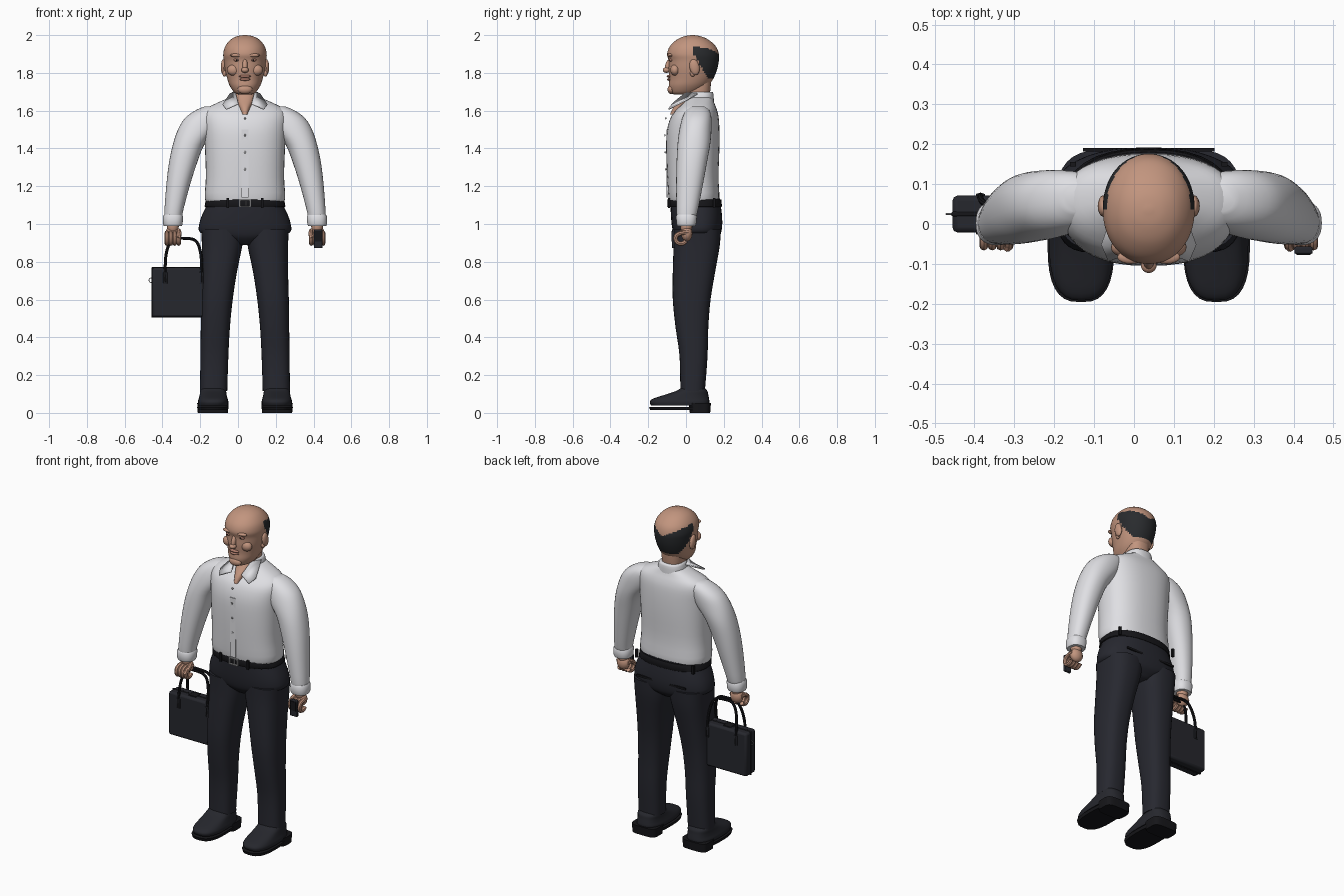
import bpy, bmesh
from math import sin, cos, pi, radians
from mathutils import Vector, Matrix

if "Cube" in bpy.data.objects:
    bpy.data.objects.remove(bpy.data.objects["Cube"])

CX = 0.037  # body centre line
made = []


def material(name, r, g, b):
    m = bpy.data.materials.new(name)
    m.use_nodes = True
    m.diffuse_color = (r, g, b, 1)
    m.node_tree.nodes["Principled BSDF"].inputs["Base Color"].default_value = (r, g, b, 1)
    return m


skin = material("skin", .54, .3, .21)
lip = material("lip", .4, .19, .14)
hair = material("hair", .022, .024, .027)
white = material("shirt white", .74, .74, .77)
cloth = material("trouser cloth", .02, .021, .029)
leather = material("black leather", .019, .02, .026)
black = material("belt black", .008, .008, .01)
metal = material("buckle metal", .45, .45, .46)


def finish(name, bm, mat):
    bmesh.ops.recalc_face_normals(bm, faces=bm.faces)
    me = bpy.data.meshes.new(name)
    bm.to_mesh(me)
    bm.free()
    me.materials.append(mat)
    ob = bpy.data.objects.new(name, me)
    bpy.context.collection.objects.link(ob)
    made.append(ob)
    return ob


def spline(rings, steps):
    """Smoothly fill in rings between the given ones."""
    rows = [Vector(r) for r in rings]
    out = []
    for i in range(len(rows) - 1):
        b, c = rows[i], rows[i + 1]
        a, d = rows[max(i - 1, 0)], rows[min(i + 2, len(rows) - 1)]
        for k in range(steps):
            t = k / steps
            out.append(b + (c - a) * t / 2 + (a * 2 - b * 5 + c * 4 - d) * t * t / 2
                       + (b * 3 - a - c * 3 + d) * t ** 3 / 2)
    return out + [rows[-1]]


def loft(name, rings, mat, side=1, n=32, power=2.4, steps=3):
    """Skin horizontal rings given as (z, x min, x max, y front, y back)."""
    bm = bmesh.new()
    loops = []
    for z, x0, x1, y0, y1 in spline(rings, steps):
        loop = []
        for i in range(n):
            c, s = cos(2 * pi * i / n), sin(2 * pi * i / n)
            u = abs(c) ** (2 / power) * (1 if c > 0 else -1)
            v = abs(s) ** (2 / power) * (1 if s > 0 else -1)
            x = (x0 + x1) / 2 + u * (x1 - x0) / 2
            loop.append(bm.verts.new((CX + side * x, (y0 + y1) / 2 + v * (y1 - y0) / 2, z)))
        loops.append(loop)
    for a, b in zip(loops, loops[1:]):
        for i in range(n):
            j = (i + 1) % n
            bm.faces.new((a[i], a[j], b[j], b[i]))
    bm.faces.new(loops[0])
    bm.faces.new(loops[-1])
    return finish(name, bm, mat)


def centred(rings):
    """(z, half width, front, back) to loft rings."""
    return [(z, -w, w, f, b) for z, w, f, b in rings]


def ball(name, at, size, mat, tilt=0):
    bm = bmesh.new()
    bmesh.ops.create_uvsphere(bm, u_segments=16, v_segments=10, radius=1)
    bm.transform(Matrix.Translation(at) @ Matrix.Rotation(radians(tilt), 4, "X")
                 @ Matrix.Diagonal((*size, 1)))
    return finish(name, bm, mat)


def box(name, at, size, mat, bevel=0):
    bm = bmesh.new()
    bmesh.ops.create_cube(bm, size=1)
    bm.transform(Matrix.Translation(at) @ Matrix.Diagonal((*size, 1)))
    ob = finish(name, bm, mat)
    if bevel:
        mod = ob.modifiers.new("bevel", "BEVEL")
        mod.width, mod.segments = bevel, 2
    return ob


def tube(name, pts, radius, mat):
    cu = bpy.data.curves.new(name, "CURVE")
    cu.dimensions = "3D"
    cu.bevel_depth, cu.bevel_resolution, cu.use_fill_caps = radius, 2, True
    sp = cu.splines.new("NURBS")
    sp.points.add(len(pts) - 1)
    for p, co in zip(sp.points, pts):
        p.co = (*co, 1)
    sp.use_endpoint_u, sp.order_u, sp.resolution_u = True, 3, 5
    tmp = bpy.data.objects.new(name + " path", cu)
    bpy.context.collection.objects.link(tmp)
    me = bpy.data.meshes.new_from_object(tmp.evaluated_get(bpy.context.evaluated_depsgraph_get()))
    bpy.data.objects.remove(tmp)
    bm = bmesh.new()
    bm.from_mesh(me)
    return finish(name, bm, mat)


def plate(name, pts, mat, thick):
    bm = bmesh.new()
    bm.faces.new([bm.verts.new(p) for p in pts])
    ob = finish(name, bm, mat)
    mod = ob.modifiers.new("thickness", "SOLIDIFY")
    mod.thickness, mod.offset = thick, 0
    return ob


# Head, with a horseshoe of hair painted on the sides and back
head = loft("head", centred([
    (1.685, .03, -.06, .04), (1.695, .055, -.08, .07), (1.73, .08, -.09, .115),
    (1.77, .094, -.088, .145), (1.82, .106, -.092, .165), (1.865, .112, -.092, .174),
    (1.9, .115, -.1, .174), (1.94, .105, -.086, .158), (1.975, .077, -.05, .12),
    (1.994, .042, -.008, .078), (2.0, .008, .03, .042)]), skin, n=64, power=2.1, steps=5)
head.data.materials.append(hair)
for f in head.data.polygons:
    x, y, z = f.center
    front = .042 + max(0, 1.9 - z) * .55
    f.material_index = int(1.77 < z < 1.885 + abs(x - CX) * .5 and y > front)

# Face
ball("nose_bridge", (CX, -.092, 1.84), (.014, .018, .04), skin, -18)
ball("nose_tip", (CX, -.103, 1.815), (.02, .02, .015), skin)
ball("chin", (CX, -.078, 1.712), (.04, .02, .024), skin)
ball("upper_lip", (CX, -.09, 1.782), (.032, .012, .008), lip)
ball("lower_lip", (CX, -.088, 1.766), (.029, .012, .008), lip)
for s, tag in ((1, "left"), (-1, "right")):
    ball(tag + "_brow", (CX + s * .045, -.083, 1.893), (.034, .017, .01), skin)
    ball(tag + "_eye", (CX + s * .044, -.078, 1.868), (.017, .012, .008), lip)
    ball(tag + "_pupil", (CX + s * .044, -.086, 1.868), (.005, .005, .005), hair)
    ball(tag + "_cheek", (CX + s * .06, -.058, 1.815), (.035, .025, .03), skin)
    ball(tag + "_ear", (CX + s * .114, .045, 1.83), (.014, .026, .043), skin, 12)
    ball(tag + "_ear_lobe", (CX + s * .108, .035, 1.798), (.011, .014, .018), skin)

# Neck and open throat
loft("neck", centred([(1.58, .02, -.085, .08), (1.62, .035, -.065, .1), (1.66, .055, -.03, .12),
                      (1.7, .062, -.008, .128), (1.78, .065, 0, .135)]), skin)

# Shirt
loft("shirt_body", centred([
    (1.1, .19, -.08, .165), (1.135, .213, -.092, .177), (1.25, .207, -.1, .172),
    (1.4, .212, -.105, .177), (1.5, .218, -.1, .177), (1.57, .222, -.078, .172),
    (1.61, .205, -.045, .162), (1.64, .15, -.015, .15), (1.67, .08, .01, .14)]), white, n=40)
loft("collar_stand", centred([(1.64, .085, -.01, .148), (1.69, .074, .005, .145),
                              (1.7, .066, .01, .138)]), white)
box("button_placket", (CX, -.1, 1.32), (.035, .008, .36), white)
for i, y in enumerate((-.1, -.107, -.11, -.112, -.107)):
    ball("shirt_button", (CX, y, 1.2 + i * .09), (.006, .003, .006), metal)
for s, tag in ((1, "left"), (-1, "right")):
    flap = [(.05, .0, 1.695), (.078, .06, 1.69), (.1, .0, 1.655), (.118, -.05, 1.63),
            (.1, -.092, 1.608), (.035, -.07, 1.637)]
    plate(tag + "_collar_flap", [(CX + s * x, y, z) for x, y, z in flap], white, .008)
    loft(tag + "_sleeve", [
        (1.03, .332, .425, -.045, .05), (1.06, .33, .427, -.05, .06), (1.2, .293, .417, -.052, .088),
        (1.32, .255, .403, -.05, .11), (1.42, .215, .382, -.045, .128), (1.5, .15, .355, -.035, .135),
        (1.56, .12, .318, -.02, .135), (1.6, .11, .265, .0, .125), (1.622, .14, .215, .03, .1)],
        white, s, power=2.2)
    loft(tag + "_cuff", [(.99, .334, .43, -.046, .05), (1.0, .33, .434, -.05, .054),
                         (1.04, .328, .434, -.053, .058), (1.05, .334, .428, -.047, .052)], white, s, steps=1)

# Trousers
loft("trouser_hips", centred([
    (.89, .05, -.02, .13), (.925, .16, -.055, .172), (.955, .238, -.068, .186),
    (1.0, .242, -.076, .192), (1.05, .226, -.08, .19), (1.1, .203, -.082, .184),
    (1.135, .195, -.082, .18)]), cloth, n=40)
for s, tag in ((1, "left"), (-1, "right")):
    loft(tag + "_trouser_leg", [
        (.115, .094, .238, -.03, .1), (.3, .088, .236, -.034, .114), (.45, .08, .234, -.055, .118),
        (.6, .065, .232, -.07, .13), (.75, .042, .228, -.07, .155), (.88, .015, .228, -.066, .178),
        (.97, .004, .232, -.066, .185)], cloth, s, power=2.6)
    box(tag + "_back_pocket", (CX + s * .11, .186, 1.0), (.11, .008, .012), black)

# Belt
loft("belt", centred([(1.09, .212, -.09, .188), (1.093, .214, -.092, .19),
                      (1.127, .208, -.092, .188), (1.13, .205, -.09, .186)]), black, steps=1)
for x, w, h in ((-.027, .007, .04), (.027, .007, .04), (.006, .005, .026)):
    box("buckle_upright", (CX + x, -.096, 1.11), (w, .009, h), metal)
for z in (1.092, 1.128):
    box("buckle_bar", (CX, -.096, z), (.06, .009, .006), metal)
for s in (1, -1):
    box("front_belt_loop", (CX + s * .092, -.09, 1.112), (.014, .012, .052), black)
    box("back_belt_loop", (CX + s * .19, .15, 1.112), (.014, .012, .05), black)

# Shoes
for s, tag in ((1, "left"), (-1, "right")):
    loft(tag + "_shoe", [
        (.04, .092, .248, -.185, .12), (.058, .088, .25, -.192, .124), (.075, .092, .245, -.175, .122),
        (.095, .097, .24, -.115, .118), (.115, .1, .237, -.055, .114), (.13, .105, .232, -.03, .1)],
        leather, s, power=2.7)
    loft(tag + "_sole", [(.014, .09, .25, -.19, .11), (.032, .086, .254, -.196, .115)],
         black, s, power=2.8, steps=1)
    loft(tag + "_heel", [(0, .09, .25, .02, .128), (.052, .087, .253, .015, .132)],
         black, s, power=4, steps=1)

# Hands, curled in a grip
for s, tag in ((1, "left"), (-1, "right")):
    hx = CX + s * .382
    ball(tag + "_wrist", (hx, .002, .99), (.032, .032, .045), skin)
    ball(tag + "_palm", (hx, .004, .95), (.04, .03, .042), skin)
    for i in range(4):
        fx = hx + s * (i - 1.5) * .021
        tube(tag + "_finger", [(fx, .012, .955), (fx, -.03, .955), (fx, -.058, .935), (fx, -.05, .9),
                               (fx, -.015, .893), (fx, .0, .91)], .0115, skin)
    tube(tag + "_thumb", [(hx - s * .03, -.005, .965), (hx - s * .042, -.04, .95),
                          (hx - s * .025, -.06, .925)], .012, skin)

# Phone in the left hand
box("phone", (.425, -.066, .922), (.046, .018, .1), leather, .004)
box("phone_screen", (.425, -.076, .935), (.036, .004, .055), black)

# Briefcase
MX, MY = -.31, .025
box("case_body", (MX, MY, .638), (.29, .092, .262), leather, .012)
box("case_seam", (MX, MY, .638), (.296, .012, .267), black, .004)
box("case_latch", (MX, MY, .765), (.05, .05, .016), black, .003)
tube("case_side_ring", [(-.452, MY, .715), (-.47, MY, .715), (-.472, MY, .69), (-.455, MY, .69)],
     .002, metal)
for s, tag in ((1, "back"), (-1, "front")):
    y = MY + s * .028
    tube(tag + "_handle", [(-.385, y + s * .018, .69), (-.387, y + s * .016, .77), (-.38, y, .86),
                           (-.35, y - s * .012, .925), (-.29, MY + s * .012, .925),
                           (-.22, y - s * .012, .92), (-.196, y, .85), (-.192, y + s * .016, .77),
                           (-.194, y + s * .018, .69)], .008, black)
    for x in (-.385, -.194):
        box(tag + "_handle_tab", (x, MY + s * .047, .715), (.022, .008, .06), leather, .002)

# Smooth shading with sharp edges kept
bpy.ops.object.select_all(action="DESELECT")
for ob in made:
    ob.select_set(True)
bpy.context.view_layer.objects.active = made[0]
bpy.ops.object.shade_smooth_by_angle(angle=radians(40))
